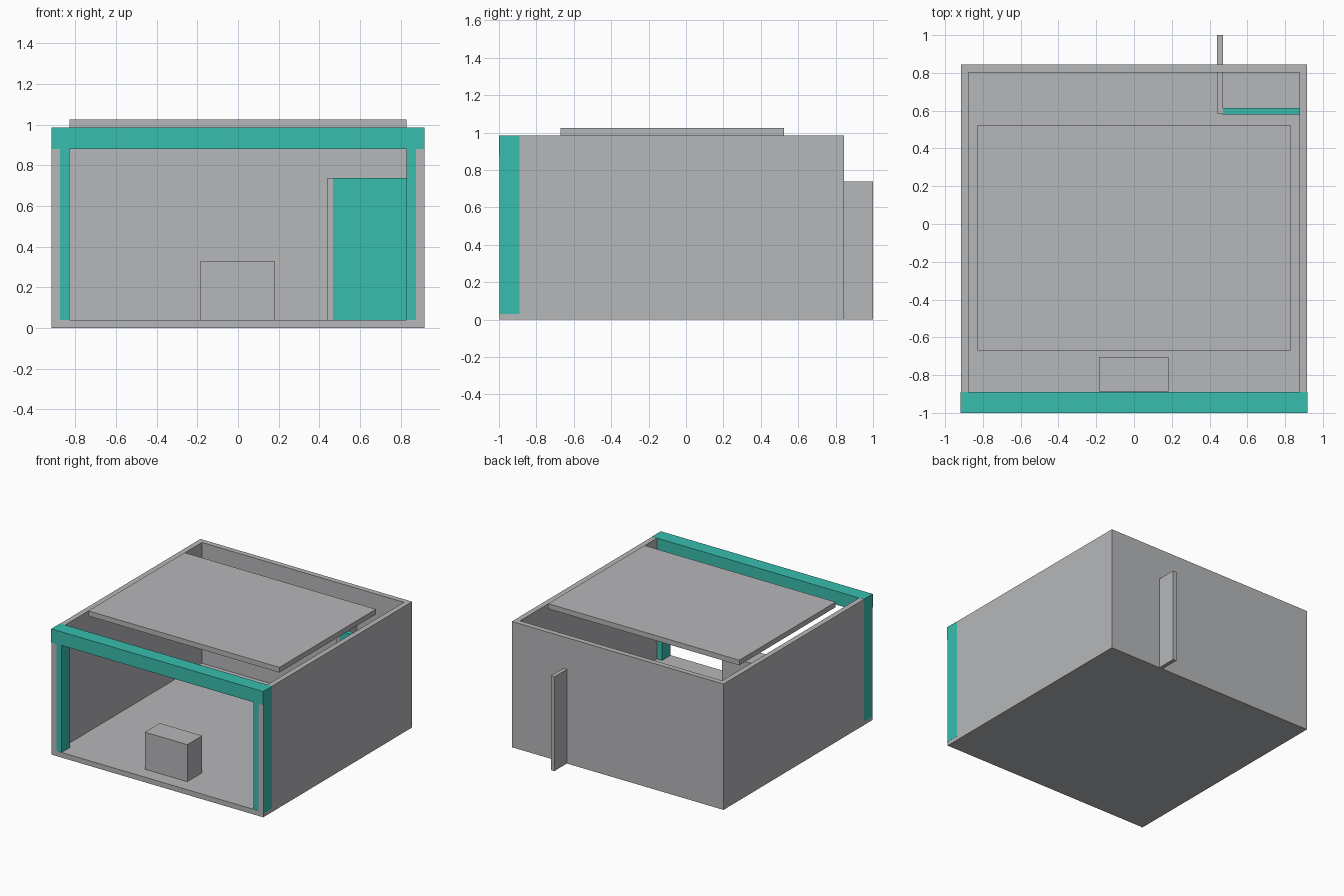
import bpy
import bmesh

if "Cube" in bpy.data.objects:
    bpy.data.objects.remove(bpy.data.objects["Cube"])


def material(name, rgb):
    m = bpy.data.materials.new(name)
    m.diffuse_color = (*rgb, 1.0)
    m.use_nodes = True
    m.node_tree.nodes["Principled BSDF"].inputs["Base Color"].default_value = m.diffuse_color
    return m


GREY = material("light grey", (0.47, 0.475, 0.49))
TEAL = material("teal", (0.04, 0.51, 0.42))


def box(name, x, y, z, mat):
    """Box part from its (min, max) range on each axis."""
    bm = bmesh.new()
    bmesh.ops.create_cube(bm, size=1.0)
    for v in bm.verts:
        v.co = [r[0] if c < 0 else r[1] for c, r in zip(v.co, (x, y, z))]
    mesh = bpy.data.meshes.new(name)
    bm.to_mesh(mesh)
    bm.free()
    mesh.materials.append(mat)
    obj = bpy.data.objects.new(name, mesh)
    bpy.context.collection.objects.link(obj)
    return obj


W, FRONT, BACK, TOP, T = 0.917, -0.997, 0.845, 0.985, 0.042

# Room shell: floor, back wall and two side walls
box("floor", (-W, W), (FRONT, BACK), (0, 0.04), GREY)
box("back_wall", (-W + T, W - T), (BACK - T, BACK), (0.04, TOP), GREY)
for side, s in (("left", -1), ("right", 1)):
    box(side + "_wall", sorted((s * (W - T), s * W)), (FRONT, BACK), (0.04, TOP), GREY)
    # Frame post, wrapping just outside the wall end
    box(side + "_post", sorted((s * 0.83, s * (W + 0.001))),
        (FRONT + 0.001, -0.89), (0.03, 0.89), TEAL)

# Beam over the open front
box("front_beam", (-W - 0.001, W + 0.001), (-1.0, -0.89), (0.88, TOP + 0.001), TEAL)

# Raised roof panel
box("roof_panel", (-0.828, 0.828), (-0.67, 0.523), (TOP, 1.025), GREY)

# Counter near the entrance
box("counter", (-0.185, 0.182), (-0.887, -0.703), (0.04, 0.33), GREY)

# Corner closet: partition running out through the back wall, and its door
box("partition", (0.44, 0.47), (0.585, 1.0), (0.0, 0.738), GREY)
box("closet_door", (0.468, W - T), (0.58, 0.615), (0.02, 0.738), TEAL)
